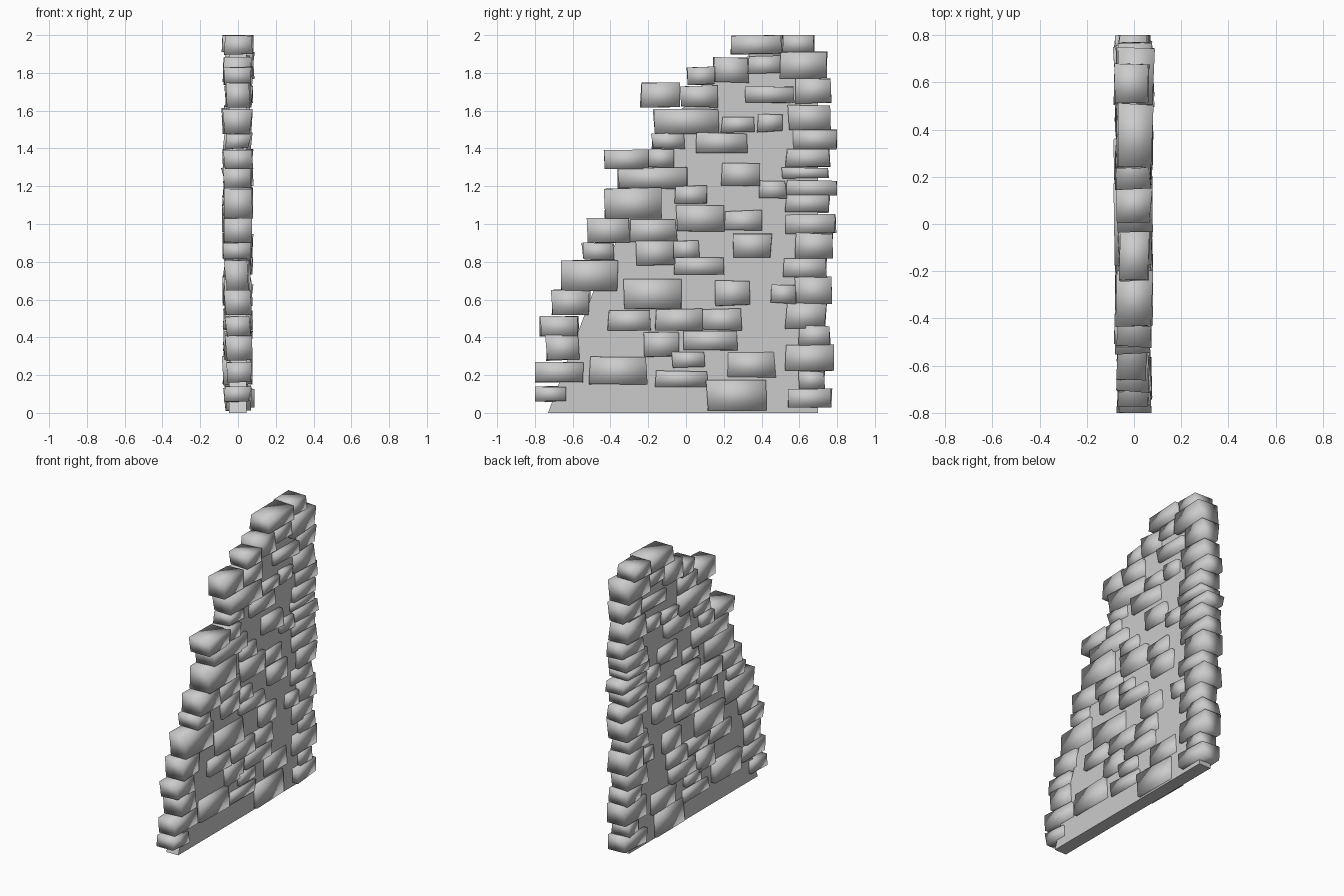
import bpy, bmesh, random

random.seed(7)


def finish(bm, name, smooth):
    bmesh.ops.recalc_face_normals(bm, faces=bm.faces)
    me = bpy.data.meshes.new(name)
    bm.to_mesh(me)
    bm.free()
    for p in me.polygons:
        p.use_smooth = smooth
    ob = bpy.data.objects.new(name, me)
    bpy.context.collection.objects.link(ob)
    return ob


def stones(name, rects):
    """Through-stones from (y0, y1, z0, z1): boxes with uneven corners."""
    bm = bmesh.new()
    for y0, y1, z0, z1 in rects:
        half = random.uniform(0.062, 0.076)
        shift = random.uniform(-0.007, 0.005)
        verts = bmesh.ops.create_cube(bm, size=1)["verts"]
        for v in verts:
            sx = 1 if v.co.x > 0 else -1
            v.co.x = shift + sx * (half + random.uniform(-0.011, 0.011))
            y = y1 if v.co.y > 0 else y0
            z = z1 if v.co.z > 0 else z0
            v.co.y = max(-0.8, min(0.8, y + random.uniform(-0.007, 0.007)))
            v.co.z = max(0, min(2, z + random.uniform(-0.005, 0.005)))
    return finish(bm, name, True)


# Mortar core: a sloping slab
outline = [(-0.73, 0), (0.70, 0), (0.70, 1.90), (0.34, 1.90), (0.17, 1.76),
           (-0.10, 1.55), (-0.15, 1.30), (-0.33, 0.98), (-0.45, 0.75), (-0.62, 0.30)]
bm = bmesh.new()
face = bm.faces.new([bm.verts.new((-0.047, y, z)) for y, z in outline])
ext = bmesh.ops.extrude_face_region(bm, geom=[face])["geom"]
bmesh.ops.translate(bm, vec=(0.092, 0, 0),
                    verts=[g for g in ext if isinstance(g, bmesh.types.BMVert)])
finish(bm, "mortar_core", False)

# Stepped broken edge
stones("broken_edge_stones", [
    (-.80, -.63, .06, .14), (-.80, -.55, .16, .27), (-.74, -.57, .28, .41),
    (-.77, -.57, .41, .51), (-.71, -.51, .52, .65), (-.66, -.36, .65, .81),
    (-.55, -.38, .81, .90), (-.52, -.30, .90, 1.03), (-.43, -.13, 1.03, 1.19),
    (-.36, .01, 1.19, 1.30), (-.43, -.20, 1.29, 1.39), (-.21, -.07, 1.30, 1.39),
    (-.18, -.01, 1.40, 1.48), (-.17, .17, 1.48, 1.61), (-.24, -.03, 1.62, 1.75),
    (-.03, .17, 1.62, 1.73), (.01, .15, 1.74, 1.83), (.15, .33, 1.75, 1.88),
    (.33, .50, 1.80, 1.89), (.24, .51, 1.90, 2.0)])

# Upright edge, stacked quoins
stones("upright_edge_stones", [
    (.54, .77, .03, .13), (.60, .73, .13, .22), (.53, .78, .22, .36),
    (.60, .76, .36, .46), (.53, .74, .45, .58), (.58, .77, .58, .72),
    (.52, .74, .72, .82), (.58, .78, .82, .95), (.53, .79, .95, 1.05),
    (.53, .76, 1.06, 1.15), (.53, .80, 1.15, 1.23), (.51, .75, 1.24, 1.30),
    (.53, .76, 1.30, 1.40), (.57, .80, 1.40, 1.50), (.54, .76, 1.50, 1.63),
    (.58, .77, 1.64, 1.77), (.50, .75, 1.77, 1.91), (.51, .68, 1.91, 2.0)])

# Scattered face stones, lower half
stones("lower_face_stones", [
    (.11, .42, .01, .17), (-.16, .11, .14, .22), (-.51, -.21, .15, .30),
    (.22, .47, .19, .32), (-.07, .10, .24, .32), (-.22, -.04, .30, .43),
    (-.01, .27, .33, .43), (-.41, -.19, .44, .54), (-.16, .09, .44, .55),
    (.09, .29, .44, .55), (-.33, -.02, .55, .71), (.15, .34, .57, .70),
    (.45, .58, .58, .68), (-.06, .20, .73, .82), (-.26, -.06, .78, .91),
    (-.06, .07, .82, .91), (.25, .45, .82, .95)])

# Scattered face stones, upper half
stones("upper_face_stones", [
    (-.30, -.05, .91, 1.02), (-.05, .20, .96, 1.10), (.20, .40, .97, 1.07),
    (-.06, .11, 1.11, 1.20), (.19, .39, 1.20, 1.32), (.39, .53, 1.14, 1.23),
    (.06, .32, 1.38, 1.48), (.19, .36, 1.49, 1.57), (.38, .51, 1.49, 1.58),
    (.31, .57, 1.64, 1.73)])
